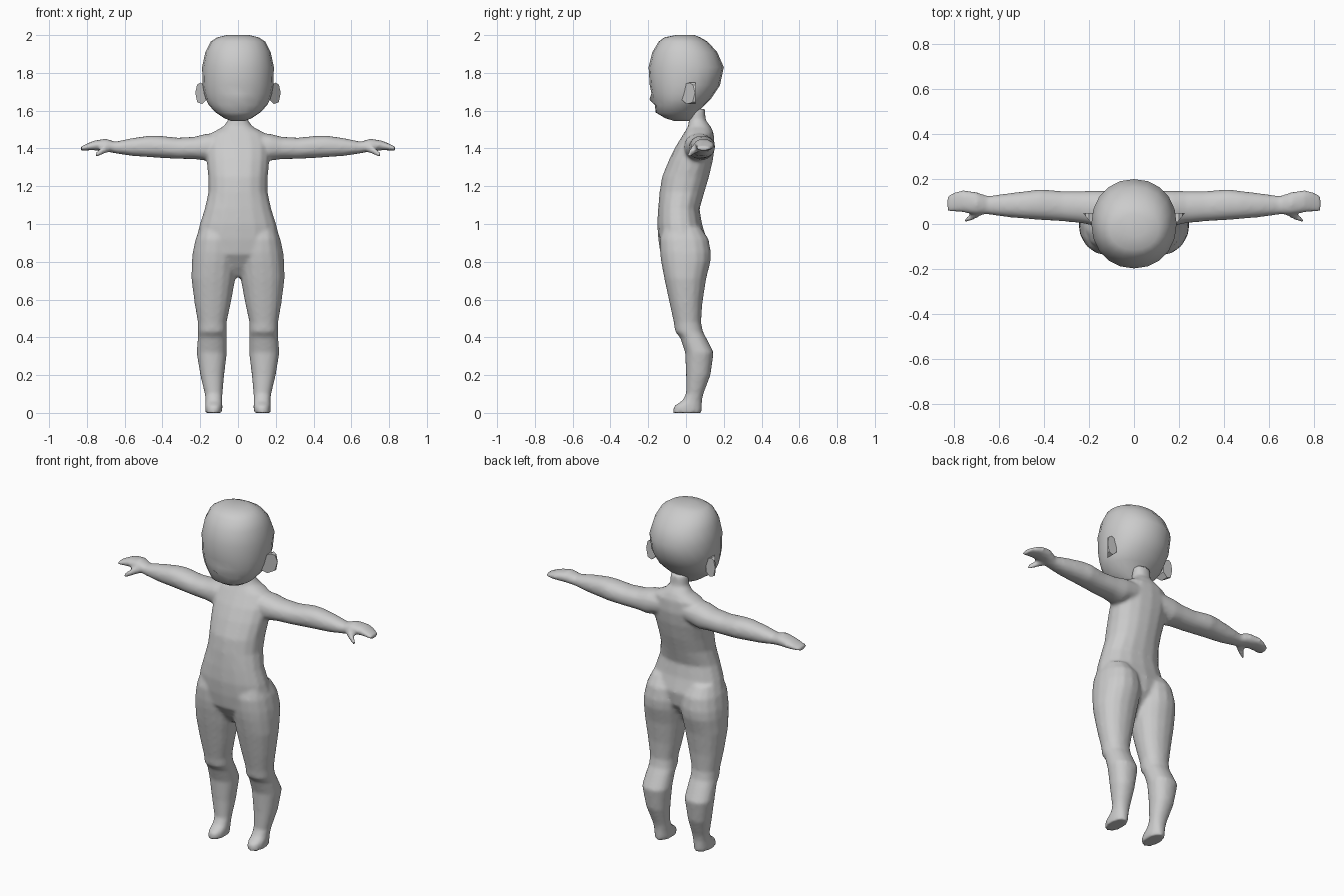
import bpy, bmesh
from math import cos, sin, tau, copysign


def loft(bm, rings, axis, n=16, power=2.2, side=1):
    """Skin closed rounded sections (position, a_min, a_max, b_min, b_max) along z or x."""
    loops = []
    for t, a0, a1, b0, b1 in rings:
        loop = []
        for i in range(n):
            c, s = cos(tau * i / n), sin(tau * i / n)
            a = (a0 + a1) / 2 + (a1 - a0) / 2 * copysign(abs(c) ** (2 / power), c)
            b = (b0 + b1) / 2 + (b1 - b0) / 2 * copysign(abs(s) ** (2 / power), s)
            co = (side * a, b, t) if axis == 'z' else (side * t, a, b)
            loop.append(bm.verts.new(co))
        loops.append(loop)
    for p, q in zip(loops, loops[1:]):
        for i in range(n):
            j = (i + 1) % n
            bm.faces.new((p[i], p[j], q[j], q[i]))
    bm.faces.new(loops[0])
    bm.faces.new(loops[-1])
    return loops


def finish(bm, name, smooth=True):
    bmesh.ops.recalc_face_normals(bm, faces=bm.faces)
    for f in bm.faces:
        f.smooth = smooth
    me = bpy.data.meshes.new(name)
    bm.to_mesh(me)
    bm.free()
    ob = bpy.data.objects.new(name, me)
    bpy.context.collection.objects.link(ob)
    return ob


# torso and neck: z, half width, front y, back y
torso = [(1.61, .05, .02, .10), (1.55, .052, .015, .105), (1.515, .08, .01, .132),
         (1.48, .145, -.012, .147), (1.41, .17, -.055, .152), (1.34, .167, -.09, .143),
         (1.25, .158, -.127, .122), (1.17, .157, -.14, .098), (1.08, .177, -.148, .072),
         (1.0, .203, -.152, .085), (.92, .222, -.147, .11), (.84, .215, -.135, .10),
         (.77, .13, -.09, .05), (.72, .05, -.05, .02)]
# leg and foot: z, inner x, outer x, front y, back y
leg = [(.98, .05, .2, -.12, .08), (.92, .01, .225, -.14, .12), (.85, .0, .24, -.138, .132),
       (.8, .003, .245, -.132, .13), (.71, .014, .247, -.115, .107), (.58, .038, .23, -.087, .087),
       (.48, .06, .213, -.065, .08), (.43, .06, .212, -.058, .09), (.4, .06, .213, -.032, .106),
       (.32, .058, .22, -.005, .147), (.2, .073, .2, 0, .13), (.1, .082, .176, 0, .092),
       (.065, .083, .172, -.02, .085), (.035, .082, .174, -.066, .085), (0, .083, .173, -.071, .083)]
# arm and hand: x, front y, back y, bottom z, top z
arm = [(.08, -.01, .145, 1.36, 1.48), (.17, -.01, .15, 1.335, 1.478), (.23, .003, .147, 1.343, 1.462),
       (.32, .012, .147, 1.345, 1.457), (.42, .018, .155, 1.35, 1.468), (.47, .022, .148, 1.354, 1.468),
       (.56, .03, .137, 1.36, 1.455), (.65, .042, .125, 1.374, 1.436), (.70, .042, .142, 1.384, 1.452),
       (.76, .05, .152, 1.39, 1.442), (.79, .052, .146, 1.39, 1.43), (.832, .052, .127, 1.388, 1.41)]
thumb = [(.67, .045, .09, 1.385, 1.43), (.71, .02, .062, 1.37, 1.415),
         (.74, .009, .036, 1.356, 1.392), (.758, .003, .022, 1.353, 1.375)]

# body: overlapping parts fused into one soft skin
bm = bmesh.new()
loft(bm, [(z, -w, w, f, b) for z, w, f, b in torso], 'z')
for s in (1, -1):
    loft(bm, leg, 'z', side=s)
    loft(bm, arm, 'x', side=s)
    loft(bm, thumb, 'x', n=8, side=s)
body = finish(bm, "body")
rm = body.modifiers.new("fuse", 'REMESH')
rm.mode = 'VOXEL'
rm.voxel_size = .01
rm.use_smooth_shade = True
sm = body.modifiers.new("soften", 'SMOOTH')
sm.factor = .5
sm.iterations = 6

# head: z, half width, front y, back y
head = [(2.0, .06, -.055, .045), (1.988, .11, -.115, .075), (1.965, .145, -.145, .115),
        (1.91, .173, -.178, .165), (1.83, .19, -.198, .2), (1.735, .187, -.192, .18),
        (1.69, .179, -.183, .15), (1.66, .17, -.176, .13), (1.63, .155, -.165, .1),
        (1.59, .118, -.16, .06), (1.56, .072, -.11, .04), (1.545, .035, -.06, .02)]
bm = bmesh.new()
loops = loft(bm, [(z, -w, w, f, b) for z, w, f, b in head], 'z', n=20, power=2.1)
loops[7][15].co.y = -.194  # nose tip
finish(bm, "head")

# ears: wedges standing out from the head
ear = [(.165, 1.735), (.2, 1.748), (.217, 1.737), (.226, 1.695), (.216, 1.645), (.19, 1.635), (.165, 1.66)]
for s, name in ((1, "ear_left"), (-1, "ear_right")):
    bm = bmesh.new()
    front = [bm.verts.new((s * x, -.02 + (x - .17) * 1.2, z)) for x, z in ear]
    back = [bm.verts.new((s * x, .05, z)) for x, z in ear]
    bm.faces.new(front)
    bm.faces.new(back)
    for i in range(len(ear)):
        j = (i + 1) % len(ear)
        bm.faces.new((front[i], front[j], back[j], back[i]))
    finish(bm, name, smooth=False)
